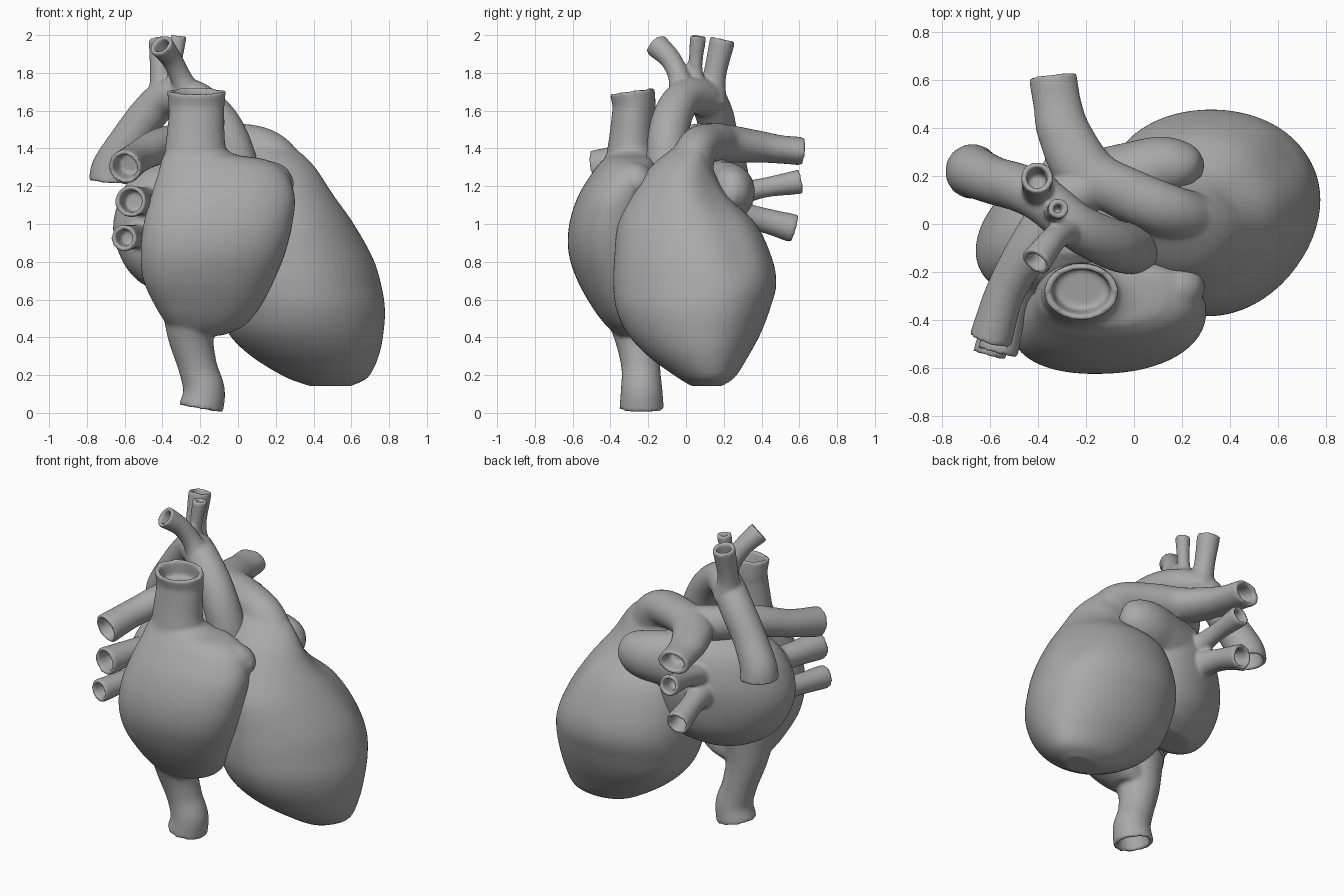
import bpy, bmesh, math
from mathutils import Vector

if "Cube" in bpy.data.objects:
    bpy.data.objects.remove(bpy.data.objects["Cube"], do_unlink=True)

grey = bpy.data.materials.new("plain_grey")
grey.use_nodes = True
colour = (0.4, 0.4, 0.4, 1)
grey.diffuse_color = colour
grey.node_tree.nodes["Principled BSDF"].inputs["Base Color"].default_value = colour

SIDES = 64


def spline(rows, steps=10):
    """Smooth Catmull-Rom samples through rows of any width."""
    rows = [Vector(r) for r in rows]
    pts = [2 * rows[0] - rows[1]] + rows + [2 * rows[-1] - rows[-2]]
    out = []
    for a, b, c, d in zip(pts, pts[1:], pts[2:], pts[3:]):
        for i in range(steps):
            t = i / steps
            out.append(0.5 * (2 * b + (c - a) * t + (2 * a - 5 * b + 4 * c - d) * t * t
                              + (3 * b - a - 3 * c + d) * t ** 3))
    return out + [rows[-1]]


def skin(bm, rings):
    """Bridge rings of points and cap both ends."""
    rings = [[bm.verts.new(p) for p in ring] for ring in rings]
    for low, high in zip(rings, rings[1:]):
        for i in range(SIDES):
            j = (i + 1) % SIDES
            bm.faces.new((low[i], low[j], high[j], high[i]))
    bm.faces.new(rings[0][::-1])
    bm.faces.new(rings[-1])


def chamber(bm, spans, heights, power=2.0, skew_left=0.0, skew_right=0.0):
    """Stack of rounded sections (x min, x max, y min, y max), skewed at each x end."""
    rings = []
    z_rows = spline([(z, 0) for z in heights])
    for (x0, x1, y0, y1), zr in zip(spline(spans), z_rows):
        ring = []
        for i in range(SIDES):
            a = math.tau * i / SIDES
            blend = (1 + math.cos(a)) / 2
            skew = skew_right * blend + skew_left * (1 - blend)
            c, s = (math.copysign(abs(w) ** (2 / power), w)
                    for w in (math.cos(a), math.sin(a + skew)))
            ring.append(Vector(((x0 + x1) / 2 + (x1 - x0) / 2 * c,
                                (y0 + y1) / 2 + (y1 - y0) / 2 * s, zr[0])))
        rings.append(ring)
    skin(bm, rings)


def vessel(bm, path, stretch=(1, 1, 1), hollow=True, wall=0.024, depth=0.1):
    """Tube along x, y, z, radius points, with a hollow mouth at its last point."""
    samples = spline(path)
    centres = [Vector(p[:3]) for p in samples]
    radii = [p[3] for p in samples]
    tangent = (centres[-1] - centres[-2]).normalized()
    tangents = [(b - a).normalized() for a, b in zip(centres, centres[1:])] + [tangent]
    if hollow:
        inner = radii[-1] - wall
        centres += [centres[-1], centres[-1] - tangent * depth]
        radii += [inner, inner * 0.9]
        tangents += [tangent, tangent]
    side = tangents[0].orthogonal().normalized()
    rings = []
    for c, r, t in zip(centres, radii, tangents):
        side = (side - t * side.dot(t)).normalized()
        up = t.cross(side)
        ring = []
        for i in range(SIDES):
            a = math.tau * i / SIDES
            off = (side * math.cos(a) + up * math.sin(a)) * r
            ring.append(c + Vector(u * v for u, v in zip(off, stretch)))
        rings.append(ring)
    skin(bm, rings)


def groove(bm, start, end, width, depth):
    """Press a soft furrow towards the body's axis."""
    a, b = Vector(start), Vector(end)
    for v in bm.verts:
        t = max(0, min(1, (v.co - a).dot(b - a) / (b - a).length_squared))
        gap = (v.co - a.lerp(b, t)).length
        v.co.x -= depth * math.exp(-(gap / width) ** 2)


def finish(name, bm):
    """Fuse the overlapping shapes into one soft skin."""
    bmesh.ops.recalc_face_normals(bm, faces=bm.faces)
    mesh = bpy.data.meshes.new(name)
    bm.to_mesh(mesh)
    bm.free()
    mesh.materials.append(grey)
    mesh.shade_smooth()
    ob = bpy.data.objects.new(name, mesh)
    bpy.context.collection.objects.link(ob)
    fuse = ob.modifiers.new("fuse", "REMESH")
    fuse.mode = "VOXEL"
    fuse.voxel_size = 0.011
    fuse.use_smooth_shade = True
    soft = ob.modifiers.new("soften", "SMOOTH")
    soft.factor = 0.5
    soft.iterations = 7


# Ventricles with the pulmonary trunk and its two branches
bm = bmesh.new()
chamber(bm, [(.38, .6, .03, .19), (.25, .69, -.05, .26), (.07, .745, -.2, .33),
             (-.05, .77, -.31, .395), (-.1, .778, -.37, .445), (-.12, .758, -.385, .478),
             (-.12, .715, -.38, .455), (-.1, .615, -.36, .37), (-.08, .51, -.29, .22),
             (-.04, .41, -.19, .14), (.0, .3, -.07, .125), (.05, .18, .0, .11)],
        (.142, .19, .3, .42, .55, .68, .82, 1, 1.15, 1.3, 1.4, 1.45),
        skew_left=-.14, skew_right=.16)
groove(bm, (.42, .13, 1.2), (.62, .26, .8), .1, .03)
vessel(bm, [(.25, .0, 1.2, .13), (.13, .055, 1.39, .11), (-.05, .135, 1.43, .104),
            (-.2, .22, 1.425, .1), (-.29, .38, 1.41, .085), (-.32, .5, 1.395, .075),
            (-.34, .62, 1.385, .075)], stretch=(1.35, 1, 1))
vessel(bm, [(-.12, .19, 1.42, .105), (-.28, .1, 1.43, .105), (-.42, -.08, 1.41, .095),
            (-.535, -.28, 1.35, .083), (-.6, -.485, 1.3, .09)])
finish("ventricles_and_pulmonary_artery", bm)

# Aorta: arch and three upper branches
bm = bmesh.new()
vessel(bm, [(.03, -.08, 1.1, .115), (-.015, -.1, 1.35, .11), (-.1, -.08, 1.54, .105),
            (-.24, -.01, 1.665, .098), (-.38, .1, 1.665, .098), (-.475, .15, 1.58, .1),
            (-.58, .18, 1.44, .1), (-.665, .215, 1.3, .108), (-.675, .22, 1.22, .116)])
for branch in ([(-.25, -.02, 1.66, .08), (-.3, -.035, 1.77, .058), (-.35, -.08, 1.87, .056),
                (-.41, -.16, 1.95, .066)],
               [(-.33, .07, 1.66, .06), (-.335, .05, 1.82, .038), (-.315, .065, 1.997, .044)],
               [(-.39, .13, 1.64, .09), (-.405, .15, 1.78, .062), (-.405, .195, 1.98, .068)]):
    vessel(bm, branch)
finish("aorta", bm)

# Right atrium with its front lobe and the upper and lower great veins
bm = bmesh.new()
chamber(bm, [(-.3, -.12, -.36, -.2), (-.37, -.07, -.39, -.18), (-.39, .0, -.42, -.17),
             (-.405, .15, -.44, -.16), (-.42, .25, -.49, -.15), (-.46, .3, -.57, -.17),
             (-.5, .288, -.618, -.18), (-.515, .25, -.622, -.17), (-.5, .19, -.575, -.15),
             (-.43, .11, -.49, -.15), (-.37, .03, -.42, -.15), (-.33, -.08, -.36, -.17)],
        (1.45, 1.4, 1.365, 1.34, 1.28, 1.15, 1, .85, .7, .55, .46, .41), power=2.2,
        skew_left=.12, skew_right=.05)
vessel(bm, [(-.05, -.35, 1.2, .12), (.1, -.3, 1.22, .115), (.18, -.275, 1.22, .11),
            (.25, -.265, 1.215, .08), (.295, -.265, 1.21, .02)], hollow=False)
vessel(bm, [(-.22, -.3, 1.2, .15), (-.225, -.29, 1.42, .122), (-.22, -.28, 1.56, .114),
            (-.22, -.275, 1.63, .114), (-.22, -.285, 1.705, .12)], stretch=(1.3, 1, 1))
vessel(bm, [(-.24, -.29, .62, .18), (-.25, -.26, .42, .125), (-.215, -.24, .25, .103),
            (-.18, -.235, .12, .11), (-.195, -.235, .02, .118)])
finish("right_atrium_and_great_veins", bm)

# Left atrium with its ear-shaped lobe and the lung veins
bm = bmesh.new()
chamber(bm, [(-.42, -.15, -.1, .1), (-.53, 0, -.2, .19), (-.61, .05, -.27, .26),
             (-.66, .1, -.3, .3), (-.64, .1, -.3, .31), (-.56, .1, -.24, .28),
             (-.4, 0, -.12, .2)],
        (.64, .7, .8, .95, 1.1, 1.25, 1.35), skew_left=.38, skew_right=.3)
vessel(bm, [(-.2, .13, 1.13, .17), (0, .2, 1.165, .145), (.11, .235, 1.17, .13),
            (.2, .235, 1.17, .11), (.26, .22, 1.165, .07), (.285, .21, 1.165, .02)],
       stretch=(1, 1, 1.15), hollow=False)
for vein in ([(-.4, -.05, 1.1, .1), (-.5, -.28, 1.12, .074), (-.57, -.54, 1.12, .085)],
             [(-.42, -.05, .93, .1), (-.53, -.28, .935, .064), (-.605, -.55, .925, .07)],
             [(-.25, .1, 1.1, .11), (-.28, .36, 1.18, .055), (-.3, .61, 1.225, .065)],
             [(-.25, .1, 1.05, .12), (-.31, .36, 1.03, .068), (-.34, .575, .975, .076)]):
    vessel(bm, vein)
finish("left_atrium_and_lung_veins", bm)
